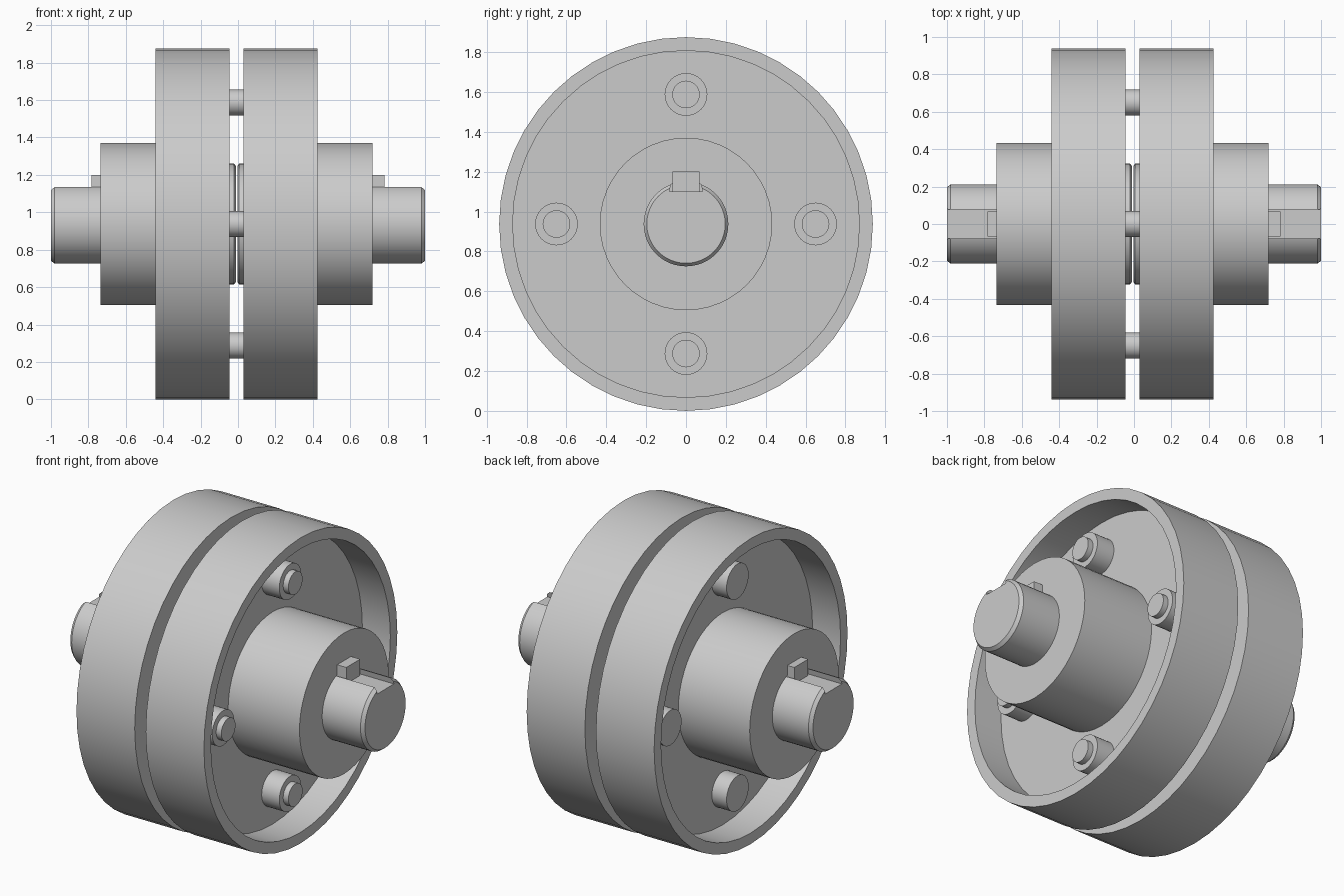
import bpy, bmesh
from math import cos, sin, pi, radians
from mathutils import Vector

if "Cube" in bpy.data.objects:
    bpy.data.objects.remove(bpy.data.objects["Cube"])

CZ = 0.9375      # height of the shaft axis
MID = -0.0075    # x of the gap's middle plane


def finish(name, bm):
    bmesh.ops.recalc_face_normals(bm, faces=bm.faces)
    me = bpy.data.meshes.new(name)
    bm.to_mesh(me)
    bm.free()
    ob = bpy.data.objects.new(name, me)
    bpy.context.collection.objects.link(ob)
    return ob


def smooth(ob):
    bpy.ops.object.select_all(action='DESELECT')
    bpy.context.view_layer.objects.active = ob
    ob.select_set(True)
    bpy.ops.object.shade_smooth_by_angle(angle=radians(30))


def lathe(name, profile, y=0, z=0, n=48, ring=False):
    """Revolve (x, radius) points about an x-parallel axis; ring closes the profile, else ends are capped."""
    bm = bmesh.new()
    rows = [[bm.verts.new((x, y + r * sin(2 * pi * i / n), CZ + z + r * cos(2 * pi * i / n)))
             for i in range(n)] for x, r in profile]
    pairs = list(zip(rows, rows[1:]))
    if ring:
        pairs.append((rows[-1], rows[0]))
    else:
        bm.faces.new(rows[0])
        bm.faces.new(rows[-1])
    for a, b in pairs:
        for i in range(n):
            j = (i + 1) % n
            bm.faces.new((a[i], a[j], b[j], b[i]))
    return finish(name, bm)


def prism(name, section, x0, x1):
    """Extrude a (y, z) section along x."""
    bm = bmesh.new()
    f = bm.faces.new([bm.verts.new((x0, y, z)) for y, z in section])
    ext = bmesh.ops.extrude_face_region(bm, geom=[f])['geom']
    bmesh.ops.translate(bm, vec=Vector((x1 - x0, 0, 0)),
                        verts=[g for g in ext if isinstance(g, bmesh.types.BMVert)])
    return finish(name, bm)


for side, s in (("left", -1), ("right", 1)):
    # flange: spigot, web, recessed rim and hub with bore, as one turned section
    section = [(0.004, 0.2125), (0.004, 0.31), (0.014, 0.323), (0.0375, 0.323),
               (0.0375, 0.9375), (0.4325, 0.9375), (0.4325, 0.87), (0.243, 0.87),
               (0.243, 0.4325), (0.7275, 0.4325), (0.7275, 0.2125)]
    smooth(lathe(side + "_flange", [(MID + s * x, r) for x, r in section], ring=True))

    # shaft with chamfered end and an open keyway
    shaft = lathe(side + "_shaft", [(MID + s * 0.004, 0.2125), (s * 0.98, 0.2125), (s * 1.0, 0.197)])
    cutter = prism("keyway_cutter", [(-0.083, 1.10), (0.083, 1.10), (0.068, 1.18), (-0.068, 1.18)],
                   s * 0.3, s * 1.05)
    cutter.hide_render = True
    mod = shaft.modifiers.new("keyway", 'BOOLEAN')
    mod.operation = 'DIFFERENCE'
    mod.solver = 'EXACT'
    mod.object = cutter
    bpy.context.view_layer.objects.active = shaft
    bpy.ops.object.modifier_apply(modifier=mod.name)
    bpy.data.objects.remove(cutter)
    smooth(shaft)

    # key
    prism(side + "_key", [(-0.067, 1.10), (0.067, 1.10), (0.067, 1.20), (-0.067, 1.20)],
          s * 0.3, s * 0.782)

# four bolts, each with a round head on the left and a round nut on the right
for i in range(4):
    y, z = 0.65 * sin(i * pi / 2), 0.65 * cos(i * pi / 2)
    smooth(lathe(f"bolt_{i + 1}", [(-0.35, 0.107), (-0.25, 0.107), (-0.25, 0.069), (0.39, 0.069)],
                 y, z, 32))
    smooth(lathe(f"nut_{i + 1}", [(0.235, 0.069), (0.235, 0.107), (0.355, 0.107), (0.355, 0.069)],
                 y, z, 32, ring=True))
